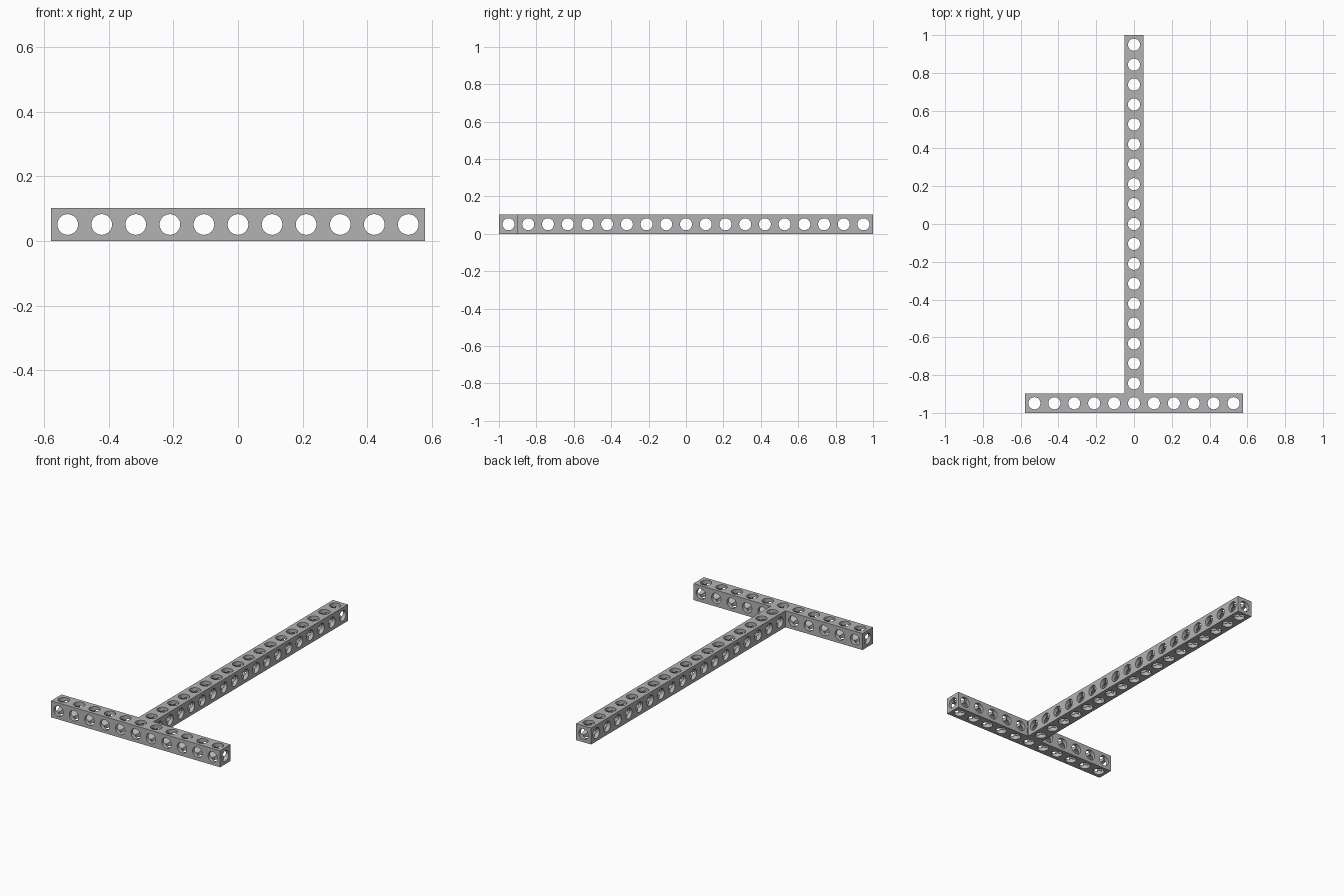
import bpy
import bmesh
import math
from mathutils import Vector

if "Cube" in bpy.data.objects:
    bpy.data.objects.remove(bpy.data.objects["Cube"])

HALF = 0.051                     # half the beam thickness
PITCH = (2 - 2 * HALF) / 18      # spacing between holes
RADIUS = 0.032                   # bore radius
SEGMENTS = 32
CROSS_Y = -1 + HALF              # centre line of the cross beam

grey = bpy.data.materials.new("grey")
grey.use_nodes = True
colour = (0.45, 0.45, 0.45, 1)
grey.diffuse_color = colour
grey.node_tree.nodes["Principled BSDF"].inputs["Base Color"].default_value = colour


def add_cell(bm, centre, low, high, joined):
    """Block with three crossing bores; joined sides keep the bore but no face."""
    for axis in range(3):
        for sign in (-1, 1):
            extent = high if sign > 0 else low
            n = Vector((0, 0, 0))
            n[axis] = sign
            u = Vector((0, 0, 0))
            u[(axis + 1) % 3] = 1
            v = n.cross(u)

            def rim(p):
                # Move a direction out to the edge of the block face
                p = p / max(abs(c) for c in p)
                return Vector([c * (high[k] if c > 0 else low[k])
                               for k, c in enumerate(p)])

            top, bottom, outer = [], [], []
            for i in range(SEGMENTS):
                a = 2 * math.pi * i / SEGMENTS
                d = u * math.cos(a) + v * math.sin(a)
                depth = max(abs(c) for c in d) * RADIUS
                top.append(bm.verts.new(centre + d * RADIUS + n * extent[axis]))
                bottom.append(bm.verts.new(centre + d * RADIUS + n * depth))
                if (axis, sign) not in joined:
                    outer.append(bm.verts.new(centre + rim(d) + n * extent[axis]))
            for i in range(SEGMENTS):
                j = (i + 1) % SEGMENTS
                bm.faces.new((top[i], top[j], bottom[j], bottom[i]))
                if outer:
                    bm.faces.new((top[i], outer[i], outer[j], top[j]))


def add_beam(name, axis, start, count, first_low, side_joint=None):
    """Row of drilled blocks along one axis, with square ends."""
    bm = bmesh.new()
    for k in range(count):
        centre = start.copy()
        centre[axis] += k * PITCH
        low, high = [HALF] * 3, [HALF] * 3
        low[axis] = first_low if k == 0 else PITCH / 2
        high[axis] = HALF if k == count - 1 else PITCH / 2
        joined = set()
        if k > 0 or first_low != HALF:
            joined.add((axis, -1))
        if k < count - 1:
            joined.add((axis, 1))
        if side_joint and k == count // 2:
            joined.add(side_joint)
        add_cell(bm, centre, low, high, joined)
    bmesh.ops.remove_doubles(bm, verts=bm.verts, dist=0.0001)
    mesh = bpy.data.meshes.new(name)
    bm.to_mesh(mesh)
    bm.free()
    mesh.materials.append(grey)
    obj = bpy.data.objects.new(name, mesh)
    bpy.context.collection.objects.link(obj)
    bpy.ops.object.select_all(action="DESELECT")
    obj.select_set(True)
    bpy.context.view_layer.objects.active = obj
    bpy.ops.object.shade_smooth_by_angle(angle=math.radians(30))


# Cross beam at the front, open at its middle towards the long beam
add_beam("cross_beam", 0, Vector((-5 * PITCH, CROSS_Y, HALF)), 11, HALF, (1, 1))
# Long beam running back from the cross beam
add_beam("long_beam", 1, Vector((0, CROSS_Y + PITCH, HALF)), 18, PITCH - HALF)
